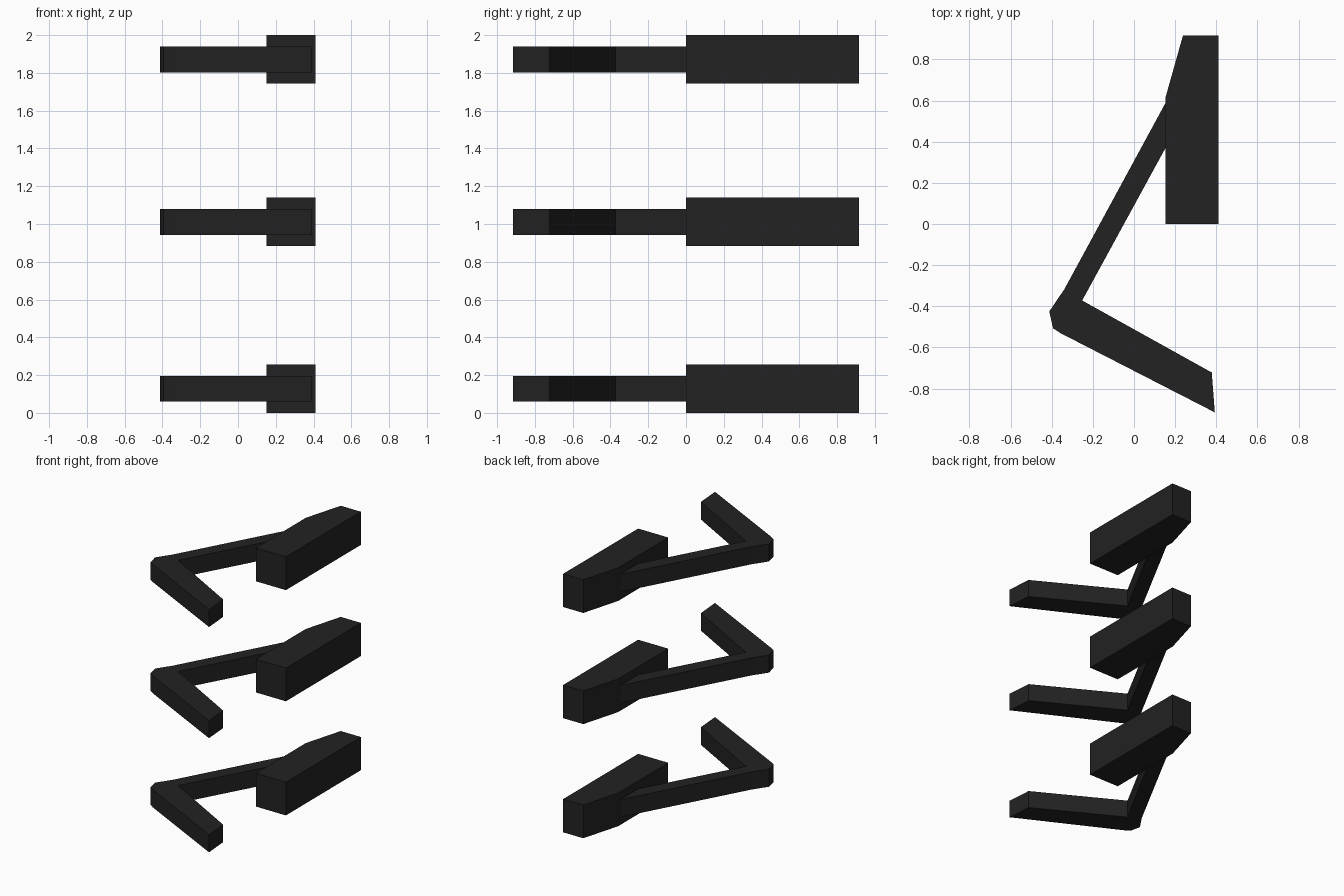
import bpy, bmesh

if "Cube" in bpy.data.objects:
    bpy.data.objects.remove(bpy.data.objects["Cube"])

black = bpy.data.materials.new("matte black")
black.diffuse_color = (0.016, 0.016, 0.016, 1)
black.use_nodes = True
black.node_tree.nodes["Principled BSDF"].inputs["Base Color"].default_value = black.diffuse_color


def extrude_outline(name, outline, z0, z1):
    """Solid prism from a plan outline."""
    bm = bmesh.new()
    face = bm.faces.new([bm.verts.new((x, y, z0)) for x, y in outline])
    top = bmesh.ops.extrude_face_region(bm, geom=[face])["geom"]
    for v in top:
        if isinstance(v, bmesh.types.BMVert):
            v.co.z = z1
    bmesh.ops.recalc_face_normals(bm, faces=bm.faces[:])
    mesh = bpy.data.meshes.new(name)
    bm.to_mesh(mesh)
    bm.free()
    mesh.materials.append(black)
    obj = bpy.data.objects.new(name, mesh)
    bpy.context.collection.objects.link(obj)
    return obj


# Plan outlines
BLOCK = [(0.152, 0), (0.41, 0), (0.41, 0.916), (0.238, 0.916), (0.152, 0.611)]
ARM = [(0.155, 0.592), (-0.338, -0.316), (-0.412, -0.425), (-0.394, -0.507),
       (-0.357, -0.531), (0.393, -0.916), (0.378, -0.722), (-0.252, -0.372),
       (0.155, 0.373)]

# Three identical brackets stacked vertically
for level, z in (("lower", 0.0), ("middle", 0.883), ("upper", 1.743)):
    extrude_outline(level + "_mount_block", BLOCK, z, z + 0.257)
    extrude_outline(level + "_bent_arm", ARM, z + 0.06, z + 0.196)
